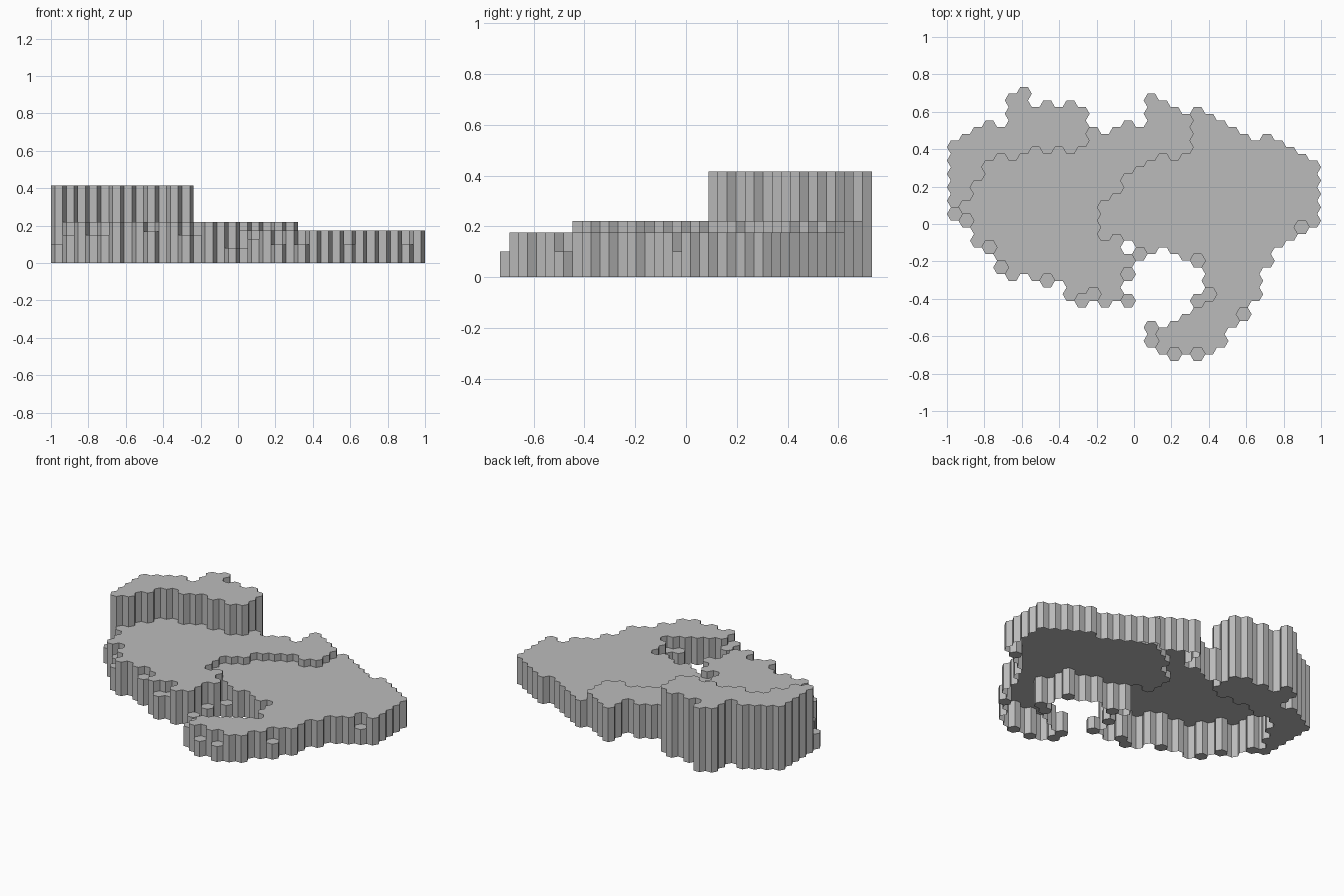
import bpy, bmesh, math

cube = bpy.data.objects.get("Cube")
if cube:
    bpy.data.objects.remove(cube, do_unlink=True)

# Hexagon grid: 32 flat-topped columns spanning 2 units
COLUMNS, ROWS = 32, 20
RADIUS = 2 / 48.5
PITCH = RADIUS * math.sqrt(3)
BACK_Y = 9.75 * PITCH

# Rim profiles as (column, row) points, rows counted from the back
back_rim = [(0, 3.8), (3, 2.3), (4, 2.3), (5, 0), (6, -.2), (7, .8),
            (11, .8), (12, 2.6), (14, 2.7), (15, 2.3), (16, 2.3), (17, .2),
            (19, 1.2), (21, 1.3), (26, 3.4), (27, 3.3), (31, 5.3)]
upper_front = [(0, 8.4), (1, 7.7), (2, 6.4), (3, 4.7), (6, 4.5), (7, 4.3), (11, 4.3)]
middle_front = [(0, 9.5), (1, 10), (2, 11.4), (3, 12), (4, 13.3), (5, 13.7),
                (7, 13.7), (9, 14.3), (10, 15.6), (14, 15.6), (15, 12.7),
                (16, 10), (20, 10)]
lower_back = [(13, 8), (14, 7.5), (15, 6.2), (16, 5.6), (17, 4.9),
              (20, 4.9), (21, 1), (31, 1)]
lower_front = [(13, 10.8), (15, 10.8), (17, 11.8), (19, 11.8), (20, 12.4),
               (21, 12.4), (22, 19.4), (23, 18.8), (26, 15.6), (27, 12.9),
               (28, 11.6), (31, 10.1)]
hook_back = [(18, 17.6), (21, 16.2)]
hook_front = [(18, 19.7), (21, 19.7)]

# Short columns around the rims, grouped by height
edge_columns = {
    .08: [(15, 13), (15, 15), (16, 12)],
    .10: [(0, 9), (19, 19), (21, 12), (21, 15), (21, 19), (22, 15), (25, 16), (30, 10)],
    .13: [(17, 17), (17, 18)],
    .15: [(1, 9), (3, 11), (4, 13), (11, 15), (12, 15)],
    .17: [(8, 14)],
}

tiles = {}  # (column, row) -> (part name, height)


def sample(profile, k):
    """Row of a profile at column k, or None outside its ends."""
    for (ka, ra), (kb, rb) in zip(profile, profile[1:]):
        if ka <= k <= kb:
            return ra + (rb - ra) * (k - ka) / (kb - ka)
    return None


def fill_band(part, height, back, front):
    for k in range(COLUMNS):
        start, end = sample(back, k), sample(front, k)
        if start is None or end is None:
            continue
        start = max(start, sample(back_rim, k))
        for j in range(ROWS):
            if start <= j + k % 2 / 2 <= end:
                tiles[k, j] = (part, height)


def neighbours(k, j):
    """Tiles across the six sides, anticlockwise from the upper right."""
    up, down = (j, j + 1) if k % 2 else (j - 1, j)
    return [(k + 1, up), (k, j - 1), (k - 1, up),
            (k - 1, down), (k, j + 1), (k + 1, down)]


def outline(k, j):
    x = -1 + RADIUS + 1.5 * RADIUS * k
    y = BACK_Y - PITCH * (j + k % 2 / 2)
    angles = [math.radians(60 * i) for i in range(6)]
    return [(x + RADIUS * math.cos(a), y + RADIUS * math.sin(a)) for a in angles]


def build(part, closed, material):
    """Closed parts are solid; open parts are shells with no underside."""
    bm = bmesh.new()

    def face(points):
        bm.faces.new([bm.verts.new(p) for p in points])

    for (k, j), tile in tiles.items():
        if tile[0] != part:
            continue
        h = tile[1]
        ring = outline(k, j)
        face([(x, y, h) for x, y in ring])
        if closed:
            face([(x, y, 0) for x, y in reversed(ring)])
        for i, cell in enumerate(neighbours(k, j)):
            other = tiles.get(cell)
            if other == tile:
                continue
            low = 0 if closed or other is None else other[1]
            if low < h:
                (ax, ay), (bx, by) = ring[i], ring[(i + 1) % 6]
                face([(ax, ay, low), (bx, by, low), (bx, by, h), (ax, ay, h)])
    bmesh.ops.remove_doubles(bm, verts=bm.verts, dist=.0005)
    mesh = bpy.data.meshes.new(part)
    bm.to_mesh(mesh)
    bm.free()
    mesh.materials.append(material)
    bpy.context.collection.objects.link(bpy.data.objects.new(part, mesh))


# Lay out the terraces, then the short columns and the one-tile hole
fill_band("middle_terrace", .22, back_rim, middle_front)
fill_band("upper_terrace", .415, back_rim, upper_front)
fill_band("lower_terrace", .175, lower_back, lower_front)
fill_band("lower_terrace", .175, hook_back, hook_front)
for height, cells in edge_columns.items():
    for cell in cells:
        tiles[cell] = ("edge_columns", height)
del tiles[15, 11]

# Single plain grey
grey = bpy.data.materials.new("stone_grey")
grey.use_nodes = True
colour = (.5, .5, .5, 1)
grey.diffuse_color = colour
grey.node_tree.nodes["Principled BSDF"].inputs["Base Color"].default_value = colour

build("upper_terrace", True, grey)
build("middle_terrace", False, grey)
build("lower_terrace", False, grey)
build("edge_columns", True, grey)
